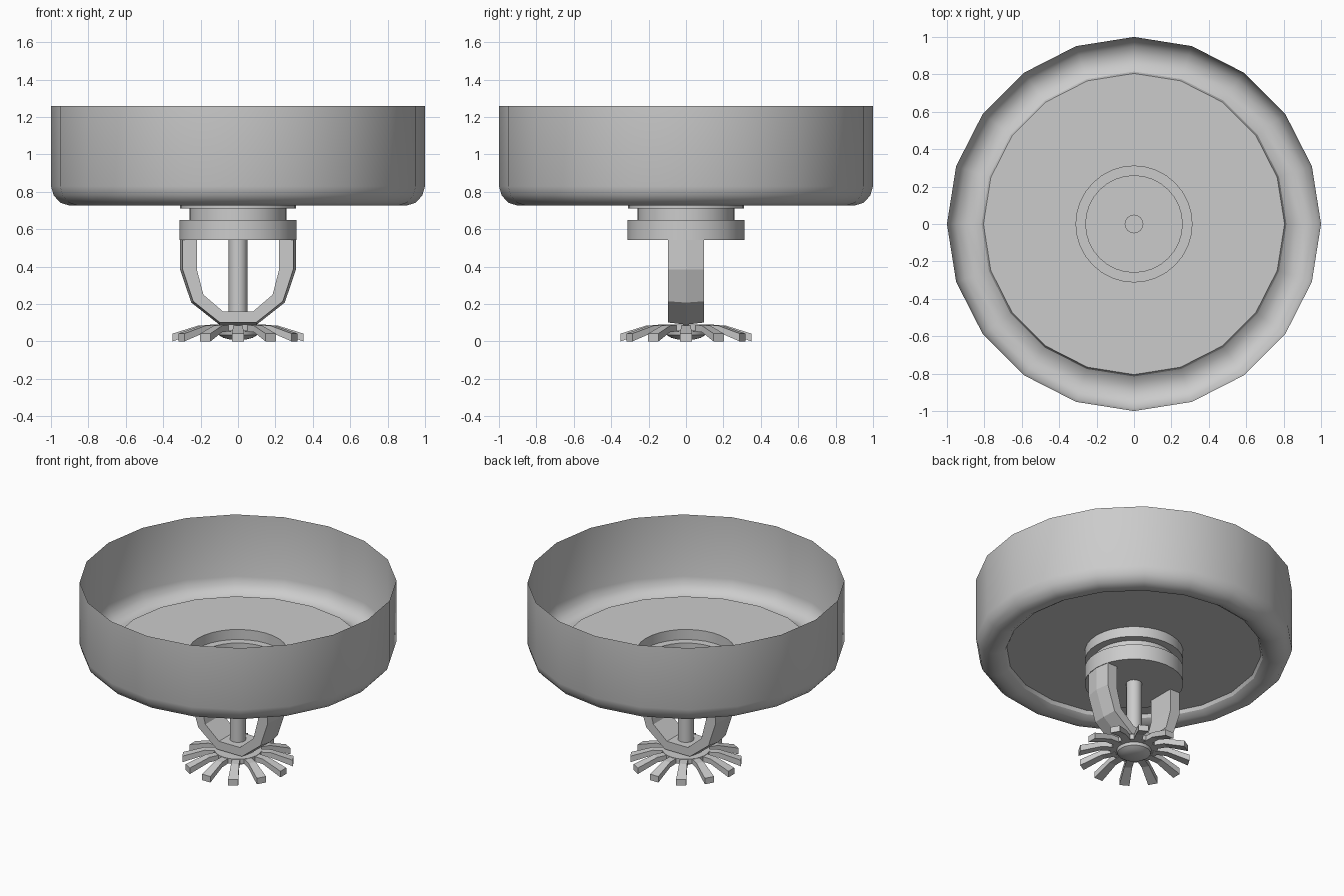
import bpy, bmesh, math
from mathutils import Vector

if "Cube" in bpy.data.objects:
    bpy.data.objects.remove(bpy.data.objects["Cube"])


def finish(name, bm, smooth=True):
    bmesh.ops.recalc_face_normals(bm, faces=bm.faces)
    me = bpy.data.meshes.new(name)
    bm.to_mesh(me)
    bm.free()
    ob = bpy.data.objects.new(name, me)
    bpy.context.collection.objects.link(ob)
    if smooth:
        bpy.ops.object.select_all(action='DESELECT')
        ob.select_set(True)
        bpy.context.view_layer.objects.active = ob
        bpy.ops.object.shade_smooth_by_angle(angle=math.radians(30))
    return ob


def lathe(name, profile, n):
    """Revolve (radius, z) points; radius 0 becomes a pole."""
    bm = bmesh.new()
    rings = []
    for r, z in profile:
        if r == 0:
            rings.append([bm.verts.new((0, 0, z))] * n)
        else:
            rings.append([bm.verts.new((r * math.cos(math.tau * i / n),
                                        r * math.sin(math.tau * i / n), z)) for i in range(n)])
    for a, b in zip(rings, rings[1:]):
        for i in range(n):
            j = (i + 1) % n
            quad = list(dict.fromkeys((a[i], a[j], b[j], b[i])))
            bm.faces.new(quad)
    return finish(name, bm)


# Cup with rolled lower rim, open on top
lathe("cup_wall", [(1, 1.26), (1, .83), (.985, .78), (.95, .742), (.9, .726),
                   (.85, .733), (.815, .757), (.805, .78)], 20)

# Flat cup floor with a round hole
bm = bmesh.new()
for n, r in ((20, .805), (32, .31)):
    vs = [bm.verts.new((r * math.cos(math.tau * i / n), r * math.sin(math.tau * i / n), .78))
          for i in range(n)]
    for i in range(n):
        bm.edges.new((vs[i], vs[(i + 1) % n]))
bmesh.ops.triangle_fill(bm, edges=bm.edges[:], use_beauty=True, normal=(0, 0, 1))
finish("cup_floor", bm)

# Stepped neck and collar
lathe("neck_collar", [(.31, .78), (.31, .71), (.258, .71), (.258, .65),
                      (.312, .65), (.312, .543), (0, .543)], 32)

# Central rod
lathe("centre_rod", [(0, .56), (.05, .56), (.05, .12), (0, .12)], 16)

# Yoke: inner and outer path points, mirrored to the other side
half = [((.22, .543), (.31, .543)), ((.22, .385), (.31, .385)),
        ((.185, .25), (.25, .208)), ((.08, .16), (.1, .09))]
path = half + [((-i[0], i[1]), (-o[0], o[1])) for i, o in reversed(half)]
bm = bmesh.new()
side = Vector((0, .095, 0))
rings = []
for i, o in path:
    inner, outer = Vector((i[0], 0, i[1])), Vector((o[0], 0, o[1]))
    edge = outer.lerp(inner, .16)
    rings.append([bm.verts.new(p) for p in
                  (inner - side, edge - side, outer, edge + side, inner + side)])
for a, b in zip(rings, rings[1:]):
    for k in range(5):
        m = (k + 1) % 5
        bm.faces.new((a[k], a[m], b[m], b[k]))
finish("yoke_arms", bm, smooth=False)

# Deflector: hub plate and domed button
lathe("deflector_hub", [(0, .09), (.15, .09), (.15, .055), (0, .055)], 24)
lathe("deflector_button", [(.11, .055), (.105, .035), (.08, .02), (.045, .011), (0, .008)], 24)

# Twelve bent tines: radius, half width, top and bottom height
bm = bmesh.new()
tine = [(.12, .025, .088, .053), (.21, .025, .086, .051), (.35, .032, .042, 0)]
for t in range(12):
    a = math.tau * t / 12
    u, v = Vector((math.cos(a), math.sin(a), 0)), Vector((-math.sin(a), math.cos(a), 0))
    rings = []
    for r, hw, top, bot in tine:
        rings.append([bm.verts.new(u * r + v * s + Vector((0, 0, z)))
                      for s, z in ((-hw, top), (hw, top), (hw, bot), (-hw, bot))])
    for p, q in zip(rings, rings[1:]):
        for k in range(4):
            m = (k + 1) % 4
            bm.faces.new((p[k], p[m], q[m], q[k]))
    bm.faces.new(rings[-1])
    bm.faces.new(rings[0])
finish("deflector_tines", bm, smooth=False)
